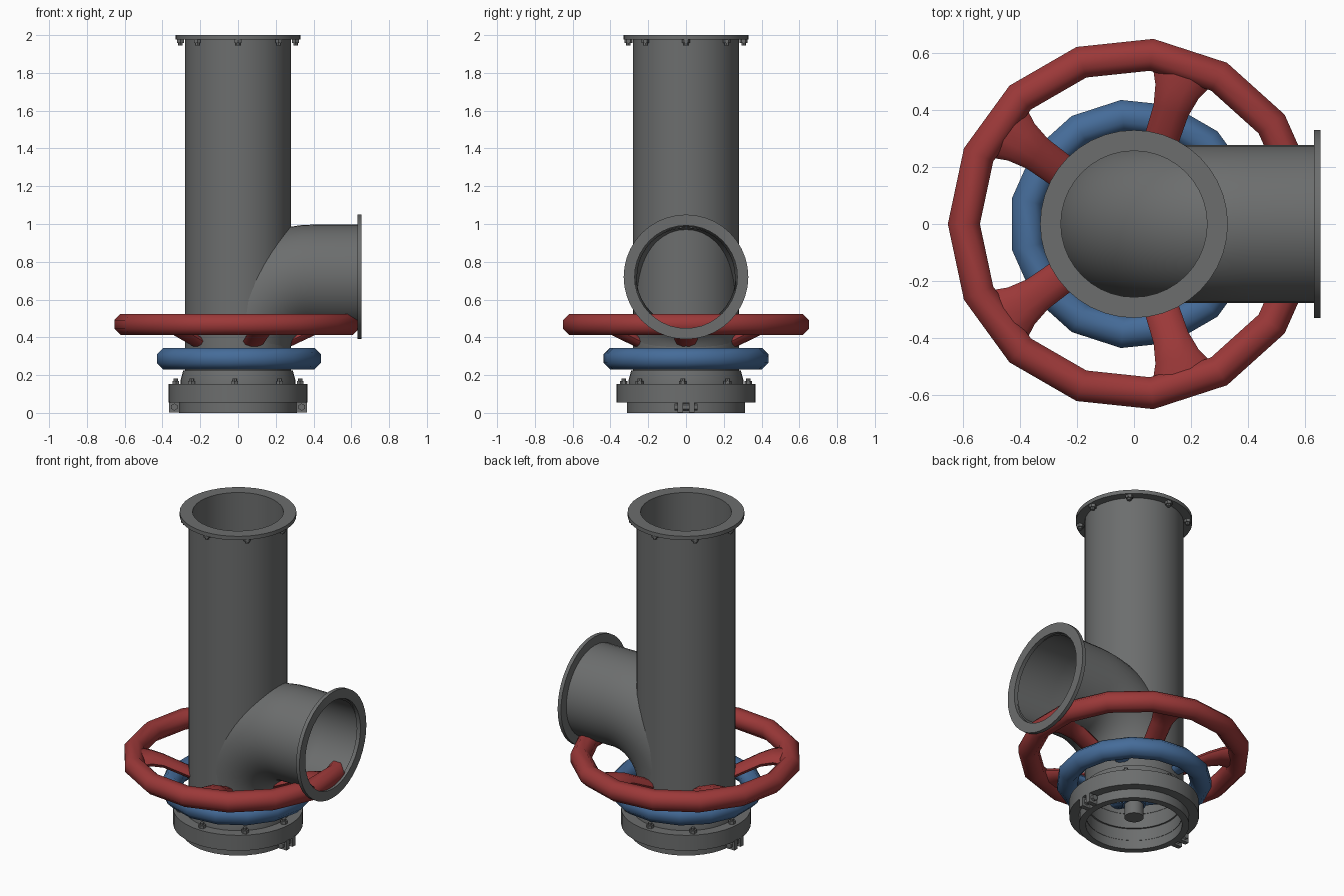
import bpy, bmesh, math
from mathutils import Vector, Matrix

if "Cube" in bpy.data.objects:
    bpy.data.objects.remove(bpy.data.objects["Cube"])


def material(name, rgb):
    m = bpy.data.materials.new(name)
    m.diffuse_color = (*rgb, 1)
    m.use_nodes = True
    m.node_tree.nodes["Principled BSDF"].inputs["Base Color"].default_value = m.diffuse_color
    return m


GREY = material("grey metal", (0.15, 0.155, 0.155))
RED = material("red paint", (0.33, 0.04, 0.04))
BLUE = material("blue paint", (0.06, 0.15, 0.32))


def finish(name, bm, mat, angle=35):
    bmesh.ops.recalc_face_normals(bm, faces=bm.faces)
    me = bpy.data.meshes.new(name)
    bm.to_mesh(me)
    bm.free()
    me.materials.append(mat)
    ob = bpy.data.objects.new(name, me)
    bpy.context.collection.objects.link(ob)
    bpy.ops.object.select_all(action='DESELECT')
    ob.select_set(True)
    bpy.context.view_layer.objects.active = ob
    bpy.ops.object.shade_smooth_by_angle(angle=math.radians(angle))
    return ob


def loft(bm, rings, loop=False, caps=False):
    """Join rings of points with quads."""
    vs = [[bm.verts.new(p) for p in r] for r in rings]
    n = len(vs[0])
    for i in range(len(vs) if loop else len(vs) - 1):
        a, b = vs[i], vs[(i + 1) % len(vs)]
        for j in range(n):
            k = (j + 1) % n
            bm.faces.new((a[j], a[k], b[k], b[j]))
    if caps:
        bm.faces.new(vs[0])
        bm.faces.new(vs[-1])


def lathe(name, profile, mat=GREY, segs=40, matrix=Matrix()):
    """Closed (radius, z) profile turned about z."""
    bm = bmesh.new()
    rings = [[matrix @ Vector((r * math.cos(t), r * math.sin(t), z))
              for t in (2 * math.pi * j / segs for j in range(segs))] for r, z in profile]
    loft(bm, rings, loop=True)
    return finish(name, bm, mat)


def tube(r0, r1, z0, z1):
    return [(r0, z0), (r1, z0), (r1, z1), (r0, z1)]


def add_rod(bm, r, depth, loc, segs=6, rot=Matrix()):
    bmesh.ops.create_cone(bm, cap_ends=True, segments=segs, radius1=r, radius2=r,
                          depth=depth, matrix=Matrix.Translation(loc) @ rot)


def bolt_ring(name, radius, z, up, offset=0):
    bm = bmesh.new()
    for i in range(8):
        t = math.radians(45 * i + offset)
        x, y = radius * math.cos(t), radius * math.sin(t)
        add_rod(bm, 0.021, 0.018, (x, y, z + up * 0.009))
        add_rod(bm, 0.012, 0.03, (x, y, z + up * 0.015), 8)
    finish(name, bm, GREY)


def wheel(name, mat, major, cz, scale, turn):
    """Fifteen-sided rim with an octagonal section, and five dished spokes."""
    bm = bmesh.new()
    rings = []
    for i in range(15):
        t = math.radians(24 * i + 12 + turn)
        ring = []
        for j in range(8):
            a = math.radians(45 * j + 22.5)
            r = major + 0.061 * math.cos(a)
            ring.append((r * math.cos(t), r * math.sin(t), cz + 0.061 * math.sin(a)))
        rings.append(ring)
    loft(bm, rings, loop=True)
    finish(name + "_rim", bm, mat, 60)

    bm = bmesh.new()
    # radius, height from rim centre, half width, half thickness
    sections = [(0.04, -0.20, 0.06, 0.03), (0.27, -0.09, 0.06, 0.032),
                (0.42, -0.018, 0.064, 0.034), (0.49, 0, 0.08, 0.038), (0.58, 0, 0.125, 0.042)]
    for i in range(5):
        rot = Matrix.Rotation(math.radians(72 * i + turn), 4, 'Z')
        rings = []
        for r, z, w, h in sections:
            rings.append([rot @ Vector((r * scale, w * scale * math.cos(a),
                                        cz + (z + h * math.sin(a)) * scale))
                          for a in (math.pi * j / 5 for j in range(10))])
        loft(bm, rings, caps=True)
    finish(name + "_spokes", bm, mat, 50)
    lathe(name + "_hub", tube(0.04, 0.1 * scale, cz - 0.24 * scale, cz - 0.16 * scale), mat, 20)


# Main upright pipe and its top flange
lathe("main_pipe", tube(0.258, 0.28, 0.22, 1.985))
lathe("top_flange", tube(0.257, 0.33, 1.976, 2.0))
bolt_ring("top_flange_bolts", 0.305, 1.976, -1)

# Side branch: an elbow swept from the pipe axis out to +x
path = [(0.4 - 0.4 * math.cos(t), 0.32 + 0.4 * math.sin(t), t)
        for t in (math.pi / 2 * i / 16 for i in range(17))] + [(0.64, 0.72, math.pi / 2)]
bm = bmesh.new()
for rad, steps in ((0.277, path), (0.262, path)):
    loft(bm, [[(x - rad * math.cos(a) * math.cos(t), rad * math.sin(a),
                z + rad * math.cos(a) * math.sin(t))
               for a in (2 * math.pi * j / 40 for j in range(40))] for x, z, t in steps])
finish("branch_elbow", bm, GREY)
to_x = Matrix.Translation((0, 0, 0.72)) @ Matrix.Rotation(math.pi / 2, 4, 'Y')
lathe("branch_flange", tube(0.272, 0.33, 0.632, 0.655), matrix=to_x)

# Hand wheels
wheel("large_wheel", RED, 0.598, 0.468, 1.0, 0)
wheel("small_wheel", BLUE, 0.382, 0.287, 0.66, 180)

# Base: neck, clamp collar and foot ring
lathe("neck", [(0.26, 0.13), (0.305, 0.13), (0.305, 0.17), (0.29, 0.225), (0.26, 0.225)])
lathe("collar_plate", tube(0.27, 0.367, 0.137, 0.152))
lathe("clamp_collar", tube(0.27, 0.367, 0.056, 0.138))
lathe("foot_ring", tube(0.272, 0.312, 0.0, 0.08))
bolt_ring("collar_bolts", 0.33, 0.152, 1, -3)

# Clamp lugs with cross bolts on both sides
bm = bmesh.new()
for side in (-1, 1):
    for y in (-0.03, 0.03):
        bmesh.ops.create_cube(bm, size=1, matrix=Matrix.Translation((side * 0.334, y, 0.031))
                              @ Matrix.Diagonal((0.064, 0.028, 0.06, 1)))
    add_rod(bm, 0.019, 0.12, (side * 0.337, 0, 0.031), 6, Matrix.Rotation(math.pi / 2, 4, 'X'))
finish("clamp_lugs", bm, GREY)

# Central spindle
bm = bmesh.new()
add_rod(bm, 0.055, 0.32, (0, 0, 0.21), 20)
finish("spindle", bm, GREY)
